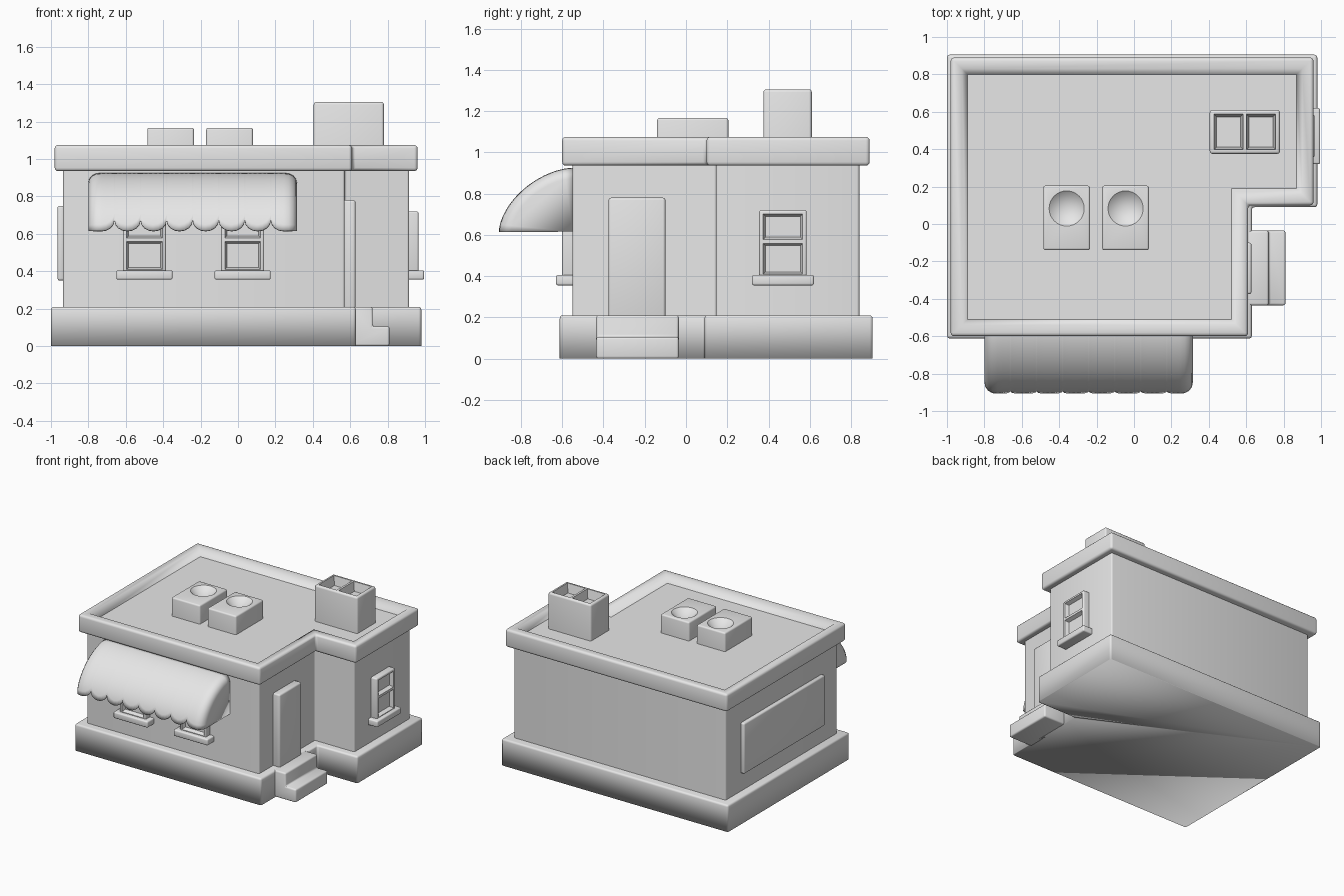
import bpy, bmesh, math
from mathutils import Vector

cube = bpy.data.objects.get("Cube")
if cube:
    bpy.data.objects.remove(cube, do_unlink=True)

GREY = (0.8, 0.8, 0.8, 1)
grey = bpy.data.materials.new("plain_grey")
grey.use_nodes = True
grey.diffuse_color = GREY
grey.node_tree.nodes["Principled BSDF"].inputs["Base Color"].default_value = GREY


# Placement rules: (u, v, depth) on a surface to world space
def up(u, v, d): return Vector((u, v, d))
def along_y(u, v, d): return Vector((u, d, v))
def on_front(u, v, d): return Vector((u, -0.55 - d, v))
def on_right(u, v, d): return Vector((0.915 + d, u, v))
def on_door_wall(u, v, d): return Vector((0.57 + d, u, v))
def on_left(u, v, d): return Vector((-0.935 - d, u, v))


def finish(name, bm, angle=None):
    mesh = bpy.data.meshes.new(name)
    bm.to_mesh(mesh)
    bm.free()
    mesh.materials.append(grey)
    obj = bpy.data.objects.new(name, mesh)
    bpy.context.collection.objects.link(obj)
    bpy.ops.object.select_all(action='DESELECT')
    obj.select_set(True)
    bpy.context.view_layer.objects.active = obj
    if angle:
        bpy.ops.object.shade_smooth_by_angle(angle=math.radians(angle))
    else:
        for poly in mesh.polygons:
            poly.use_smooth = True
    return obj


def rect(u0, u1, v0, v1):
    return [(u0, v0), (u1, v0), (u1, v1), (u0, v1)]


def ell(x0, x1, y0, y1, nx, ny):
    return [(x0, y0), (nx, y0), (nx, ny), (x1, ny), (x1, y1), (x0, y1)]


def slab(points, d0, d1, place=up, bevel=0.012, round_back=False):
    """Extruded outline with rounded edges; the back stays square unless asked."""
    bm = bmesh.new()
    back = [bm.verts.new(place(u, v, d0)) for u, v in points]
    front = [bm.verts.new(place(u, v, d1)) for u, v in points]
    bm.faces.new(back)
    bm.faces.new(front)
    n = len(points)
    for i in range(n):
        j = (i + 1) % n
        bm.faces.new((back[i], back[j], front[j], front[i]))
    bmesh.ops.recalc_face_normals(bm, faces=bm.faces)
    edges = [e for e in bm.edges
             if round_back or not all(v in back for v in e.verts)]
    bmesh.ops.bevel(bm, geom=edges, offset=bevel, segments=3, profile=0.5,
                    affect='EDGES', clamp_overlap=True)
    bmesh.ops.recalc_face_normals(bm, faces=bm.faces)
    return bm


def facing(bm, direction):
    return [f for f in bm.faces if f.normal.dot(direction) > 0.999]


def hollow_cells(bm, direction, middle, split, rim, slope, depth):
    """Split the front face in two and sink a sloped recess in each half."""
    bm.normal_update()
    face = max(facing(bm, direction), key=lambda f: f.calc_area())
    geom = [face] + list(face.edges) + list(face.verts)
    bmesh.ops.bisect_plane(bm, geom=geom, plane_co=middle, plane_no=split)
    bm.normal_update()
    cells = sorted(facing(bm, direction), key=lambda f: -f.calc_area())[:2]
    bmesh.ops.inset_individual(bm, faces=cells, thickness=rim)
    bmesh.ops.inset_individual(bm, faces=cells, thickness=slope, depth=-depth)


# Foundation, walls and steps
finish("foundation", slab(ell(-1, 0.98, -0.612, 0.905, 0.63, 0.09), 0, 0.21, bevel=0.015))

bm = slab(ell(-0.935, 0.915, -0.55, 0.84, 0.57, 0.145), 0.1, 1.0)
caps = [f for f in bm.faces if abs(f.normal.z) > 0.05]
bmesh.ops.delete(bm, geom=caps, context='FACES')
finish("walls", bm)

step_profile = [(0.6, 0), (0.81, 0), (0.81, 0.105), (0.72, 0.105), (0.72, 0.21), (0.6, 0.21)]
finish("entrance_steps", slab(step_profile, -0.435, -0.035, along_y, round_back=True), 35)

# Roof with a raised parapet around a sunken deck
bm = slab(ell(-0.98, 0.96, -0.6, 0.89, 0.61, 0.1), 0.935, 1.075, bevel=0.018, round_back=True)
bm.normal_update()
deck = max(facing(bm, Vector((0, 0, 1))), key=lambda f: f.calc_area())
bmesh.ops.inset_region(bm, faces=[deck], thickness=0.042, use_even_offset=True)
bmesh.ops.inset_region(bm, faces=[deck], thickness=0.03, depth=-0.055, use_even_offset=True)
for edge in deck.edges:
    edge.smooth = False
finish("roof", bm)

# Door and side panel
finish("door", slab(rect(-0.375, -0.1, 0.2, 0.78), -0.02, 0.058, on_door_wall))
finish("side_panel", slab(rect(-0.36, 0.65, 0.35, 0.75), -0.02, 0.03, on_left))


# Windows with sills
def window(name, centre, place):
    direction = place(0, 0, 1) - place(0, 0, 0)
    bm = slab(rect(centre - 0.115, centre + 0.115, 0.39, 0.72), -0.02, 0.05, place, 0.01)
    hollow_cells(bm, direction, place(centre, 0.568, 0), Vector((0, 0, 1)), 0.013, 0.016, 0.03)
    finish(name + "_window", bm, 35)
    sill = slab(rect(centre - 0.15, centre + 0.15, 0.355, 0.405), -0.02, 0.08, place, 0.01)
    finish(name + "_sill", sill, 35)


window("front_right", -0.5, on_front)
window("front_left", 0.025, on_front)
window("side", 0.47, on_right)

# Chimney with two flues
bm = slab(rect(0.405, 0.78, 0.375, 0.61), 1.0, 1.305, bevel=0.014)
hollow_cells(bm, Vector((0, 0, 1)), Vector((0.5925, 0.49, 1.3)), Vector((1, 0, 0)), 0.012, 0.02, 0.07)
finish("chimney", bm, 35)

# Roof vents with a conical dish in the top
for side, cx in (("right", -0.36), ("left", -0.045)):
    vent = finish(side + "_vent", slab(rect(cx - 0.125, cx + 0.125, -0.14, 0.205), 1.0, 1.167))
    bpy.ops.mesh.primitive_cone_add(vertices=32, radius1=0, radius2=0.188, depth=0.16,
                                    location=(cx, 0.083, 1.167))
    cutter = bpy.context.object
    cutter.name = side + "_vent_cutter"
    cutter.hide_render = True
    cutter.data.materials.append(grey)
    cut = vent.modifiers.new("dish", 'BOOLEAN')
    cut.operation = 'DIFFERENCE'
    cut.object = cutter
    cut.solver = 'EXACT'
    bpy.ops.object.select_all(action='DESELECT')
    vent.select_set(True)
    bpy.context.view_layer.objects.active = vent
    bpy.ops.object.modifier_apply(modifier=cut.name)
    bpy.data.objects.remove(cutter, do_unlink=True)
    bpy.ops.object.shade_smooth_by_angle(angle=math.radians(35))

# Scalloped awning: a curved section swept across, rounded at both ends
X0, X1, WALL, LOW = -0.8, 0.315, -0.55, 0.615
REACH, RISE, CORNER, POWER = 0.357, 0.31, 0.06, 1.176
LOBES, SUB, ARC = 8, 8, 10
width = (X1 - X0) / LOBES
bm = bmesh.new()
rows = []
for i in range(LOBES):
    for k in range(0 if i == 0 else 1, SUB + 1):
        u = -math.cos(math.pi * k / SUB)
        x = X0 + width * (i + (u + 1) / 2)
        outer_half = (i == 0 and u < 0) or (i == LOBES - 1 and u > 0)
        lift = 0 if outer_half else 0.06 * (1 - math.sqrt(max(0, 1 - u * u)))
        gap = max(0, CORNER - max(0, min(x - X0, X1 - x)))
        scale = 1 - (CORNER - math.sqrt(CORNER ** 2 - gap ** 2)) / REACH
        start = math.asin((lift / RISE) ** (1 / POWER))
        row = []
        for a in range(ARC + 1):
            t = start + (math.pi / 2 - start) * a / ARC
            y = WALL - scale * REACH * max(0, math.cos(t)) ** POWER
            z = LOW + scale * RISE * math.sin(t) ** POWER
            row.append(bm.verts.new((x, y, z)))
        rows.append(row)
for a, b in zip(rows, rows[1:]):
    for j in range(ARC):
        bm.faces.new((a[j], b[j], b[j + 1], a[j + 1]))
for row, x in ((rows[0], X0), (rows[-1], X1)):
    bm.faces.new(row + [bm.verts.new((x, WALL, LOW))])
bmesh.ops.recalc_face_normals(bm, faces=bm.faces)
awning = finish("awning", bm, 50)
shell = awning.modifiers.new("thickness", 'SOLIDIFY')
shell.thickness = 0.015
shell.offset = -1
